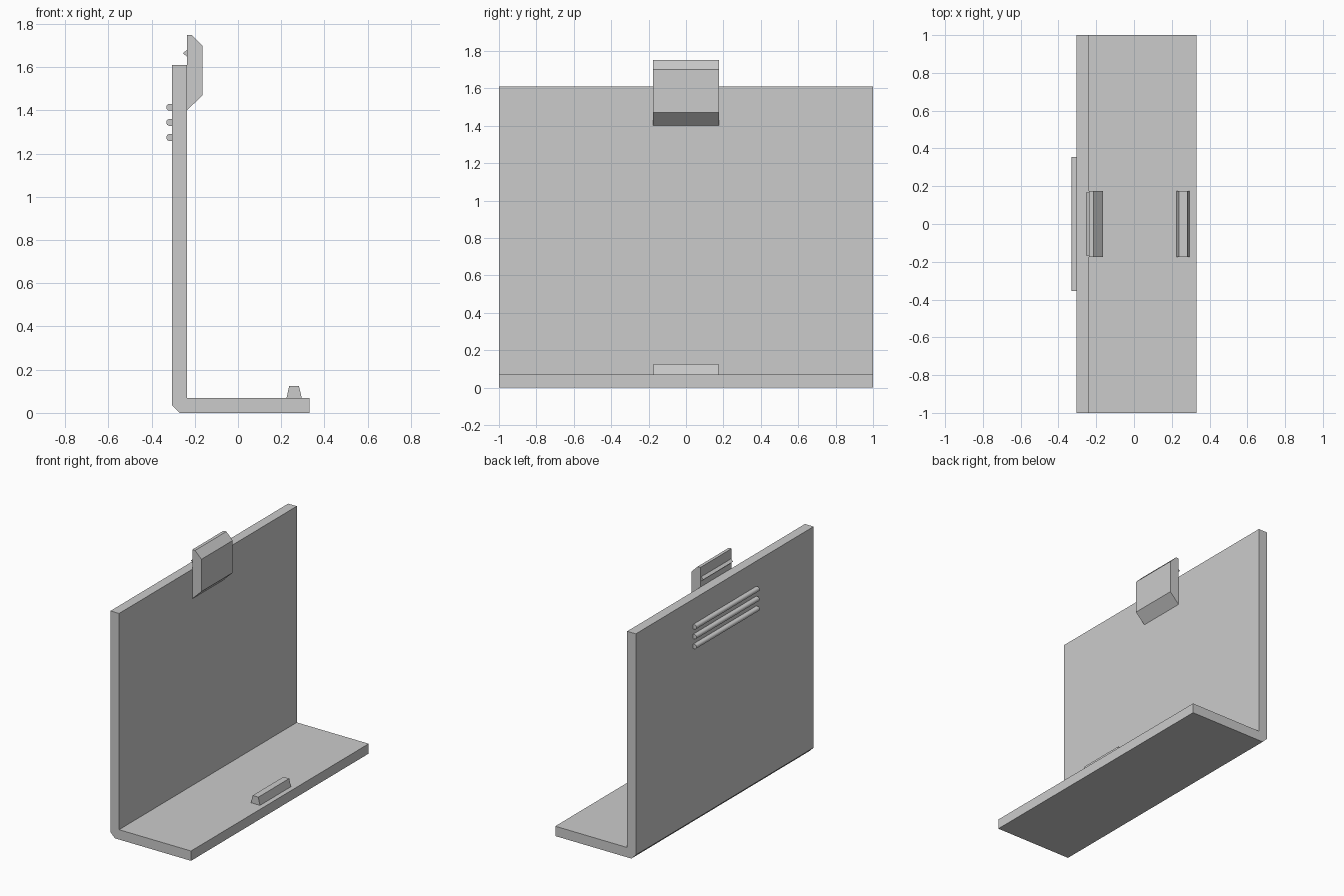
import bpy, bmesh, math

cube = bpy.data.objects.get("Cube")
if cube:
    bpy.data.objects.remove(cube, do_unlink=True)

grey = bpy.data.materials.new("plain grey")
grey.use_nodes = True
colour = (0.6, 0.6, 0.6, 1)
grey.diffuse_color = colour
grey.node_tree.nodes["Principled BSDF"].inputs["Base Color"].default_value = colour


def extrude_profile(name, profile, half_length):
    """Extrude an x-z outline along y, centred on y = 0."""
    bm = bmesh.new()
    face = bm.faces.new([bm.verts.new((x, -half_length, z)) for x, z in profile])
    result = bmesh.ops.extrude_face_region(bm, geom=[face])
    moved = [v for v in result["geom"] if isinstance(v, bmesh.types.BMVert)]
    bmesh.ops.translate(bm, verts=moved, vec=(0, 2 * half_length, 0))
    bmesh.ops.recalc_face_normals(bm, faces=bm.faces)
    mesh = bpy.data.meshes.new(name)
    bm.to_mesh(mesh)
    bm.free()
    mesh.materials.append(grey)
    obj = bpy.data.objects.new(name, mesh)
    bpy.context.collection.objects.link(obj)
    return obj


back, inner, front = -0.305, -0.237, 0.33
floor, top, chamfer = 0.07, 1.61, 0.035

# L-shaped panel with a chamfered lower corner
extrude_profile("angle_panel", [
    (back + chamfer, 0), (front, 0), (front, floor), (inner, floor),
    (inner, top), (back, top), (back, chamfer)], 1)

# Clip tab on the upper edge, with its small catch ridge
extrude_profile("clip_tab", [
    (inner, 1.40), (-0.165, 1.47), (-0.165, 1.70), (-0.215, 1.75),
    (inner, 1.75)], 0.176)
extrude_profile("catch_ridge", [
    (inner, 1.65), (inner, 1.68), (-0.255, 1.665)], 0.168)

# Tapered locating lug on the floor
extrude_profile("floor_lug", [
    (0.225, floor), (0.295, floor), (0.282, 0.125), (0.237, 0.125)], 0.174)

# Rounded grip ribs on the back
radius = 0.016
for i in range(3):
    z = 1.275 + 0.07 * i
    arc = [(-0.316 - radius * math.sin(a), z + radius * math.cos(a))
           for a in (math.pi * k / 12 for k in range(13))]
    rib = extrude_profile(f"grip_rib_{i + 1}",
                          [(back, z + radius)] + arc + [(back, z - radius)], 0.355)
    bpy.ops.object.select_all(action="DESELECT")
    rib.select_set(True)
    bpy.context.view_layer.objects.active = rib
    bpy.ops.object.shade_smooth_by_angle(angle=math.radians(30))
